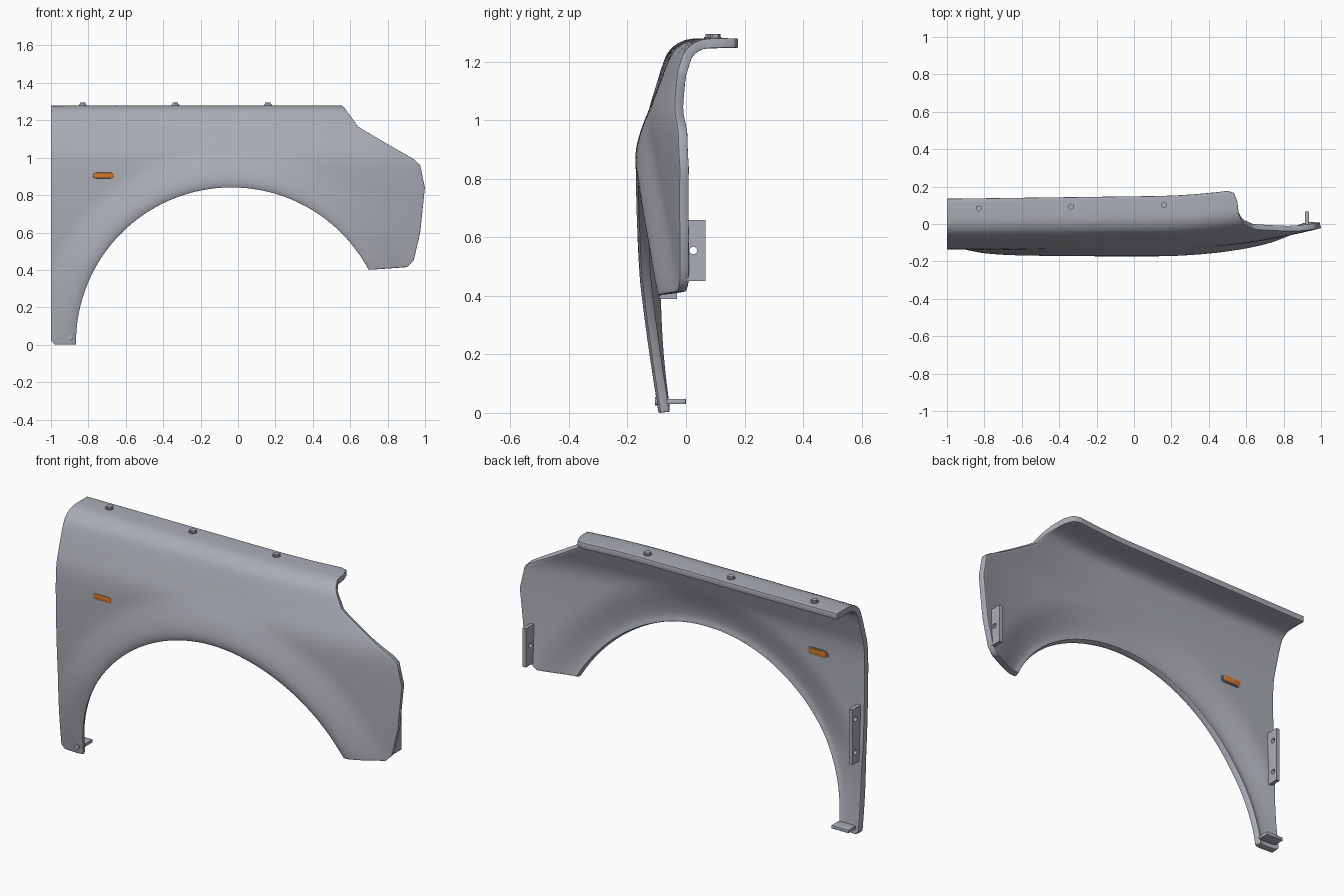
import bpy, bmesh, math
from mathutils import Matrix, Vector

if "Cube" in bpy.data.objects:
    bpy.data.objects.remove(bpy.data.objects["Cube"])


def material(name, rgb):
    m = bpy.data.materials.new(name)
    m.diffuse_color = (*rgb, 1)
    m.use_nodes = True
    m.node_tree.nodes["Principled BSDF"].inputs["Base Color"].default_value = m.diffuse_color
    return m


GREY = material("panel_grey", (0.40, 0.42, 0.46))
DARK = material("hardware_grey", (0.30, 0.31, 0.34))
ORANGE = material("lamp_orange", (0.68, 0.19, 0.025))

CX, CZ, R = -0.035, 0.01, 0.83      # wheel arch circle
THICK = 0.033

# Cross-section of the panel: distance up the skin, y, z
PROFILE = [(0, -.078, 0), (.2, -.1, .2), (.4, -.118, .4), (.6, -.13, .6), (.8, -.136, .8),
           (.95, -.136, .95), (1.03, -.128, 1.03), (1.10, -.108, 1.10), (1.19, -.08, 1.19),
           (1.24, -.06, 1.235), (1.28, -.03, 1.262), (1.32, .005, 1.276), (1.37, .05, 1.28),
           (1.455, .135, 1.28)]

# Outer outline: arch angle it is lofted from, x, distance up the skin
OUTLINE = [(180.7, -.98, 0), (179, -1, .02), (128, -1, 1.455), (62, .5, 1.455), (60, .535, 1.44),
           (58, .553, 1.39), (55.5, .56, 1.32), (53.5, .58, 1.265), (51.5, .61, 1.215),
           (49.5, .64, 1.17), (48, .67, 1.15), (41, .945, .99), (39.5, .975, .96),
           (36.5, 1, .84), (31.5, .975, .6), (29, .94, .45), (28, .905, .415)]


def smoothstep(a, b, t):
    t = min(1, max(0, (t - a) / (b - a)))
    return t * t * (3 - 2 * t)


def profile(s):
    """Smooth Hermite curve through the cross-section."""
    n = len(PROFILE)
    i = 0
    while i < n - 2 and s > PROFILE[i + 1][0]:
        i += 1

    def slope(j, k):
        a, b = PROFILE[max(j - 1, 0)], PROFILE[min(j + 1, n - 1)]
        return (b[k] - a[k]) / (b[0] - a[0])
    p, q = PROFILE[i], PROFILE[i + 1]
    h = q[0] - p[0]
    t = (s - p[0]) / h
    return [(2*t**3 - 3*t**2 + 1) * p[k] + (t**3 - 2*t**2 + t) * h * slope(i, k)
            + (3*t**2 - 2*t**3) * q[k] + (t**3 - t**2) * h * slope(i + 1, k) for k in (1, 2)]


def skin(x, s):
    """Outer surface: cross-section, sweep to the nose, flare round the arch."""
    y, z = profile(s)
    y += 0.115 * (max(0, x - 0.1) / 0.9) ** 2
    y += 0.02 * (x + 1) / 1.55 * smoothstep(0.95, 1.25, s)
    d = math.hypot(x - CX, s - CZ) - R
    amp = 0.036 * min(1, 0.45 + 1.2 * s)
    y -= amp * (1 - smoothstep(0.03, 0.23, d))
    y += 0.008 * max(0, 1 - d / 0.04) ** 2
    return Vector((x, y, z))


def add_object(name, bm, mat):
    me = bpy.data.meshes.new(name)
    bm.to_mesh(me)
    bm.free()
    me.materials.append(mat)
    ob = bpy.data.objects.new(name, me)
    bpy.context.collection.objects.link(ob)
    return ob


def activate(ob):
    bpy.ops.object.select_all(action='DESELECT')
    ob.select_set(True)
    bpy.context.view_layer.objects.active = ob


def finish(ob, bevel=0.0, angle=35):
    if bevel:
        b = ob.modifiers.new("bevel", 'BEVEL')
        b.width, b.segments = bevel, 2
        b.limit_method, b.angle_limit = 'ANGLE', math.radians(45)
        b.use_clamp_overlap = False
    activate(ob)
    for m in list(ob.modifiers):
        bpy.ops.object.modifier_apply(modifier=m.name)
    bpy.ops.object.shade_smooth_by_angle(angle=math.radians(angle))
    return ob


def cylinder(bm, centre, axis, r, depth, sides):
    rot = Vector((0, 0, 1)).rotation_difference(Vector(axis)).to_matrix().to_4x4()
    bmesh.ops.create_cone(bm, cap_ends=True, segments=sides, radius1=r, radius2=r, depth=depth,
                          matrix=Matrix.Translation(centre) @ rot)


def plate(name, lo, hi, holes=()):
    """Box between two corners with round bolt holes along x."""
    bm = bmesh.new()
    bmesh.ops.create_cube(bm, size=1)
    for v in bm.verts:
        v.co = [lo[k] if v.co[k] < 0 else hi[k] for k in range(3)]
    ob = add_object(name, bm, GREY)
    if holes:
        bm = bmesh.new()
        for y, z in holes:
            cylinder(bm, ((lo[0] + hi[0]) / 2, y, z), (1, 0, 0), 0.013, 0.1, 20)
        cutter = add_object(name + "_cutter", bm, GREY)
        cutter.hide_render = True
        m = ob.modifiers.new("holes", 'BOOLEAN')
        m.operation, m.object, m.solver = 'DIFFERENCE', cutter, 'EXACT'
        finish(ob)
        bpy.data.objects.remove(cutter)
        return ob
    return finish(ob, 0.003)


def capsule(name, x, z, half, r, y0, y1, mat, bevel=0):
    """Rounded slot shape extruded along y."""
    bm = bmesh.new()
    pts = []
    for side, a0 in ((1, -90), (-1, 90)):
        for k in range(11):
            a = math.radians(a0 + 18 * k)
            pts.append((x + side * half + r * math.cos(a), y0, z + r * math.sin(a)))
    f = bm.faces.new([bm.verts.new(p) for p in pts])
    ext = bmesh.ops.extrude_face_region(bm, geom=[f])
    bmesh.ops.translate(bm, vec=(0, y1 - y0, 0),
                        verts=[g for g in ext['geom'] if isinstance(g, bmesh.types.BMVert)])
    bmesh.ops.recalc_face_normals(bm, faces=bm.faces)
    return finish(add_object(name, bm, mat), bevel)


# Fender panel: loft from the arch lip to the outer outline, then thicken
columns = []
for a, b in zip(OUTLINE, OUTLINE[1:]):
    n = max(2, math.ceil((a[0] - b[0]) / 1.1))
    columns += [[p + (q - p) * k / n for p, q in zip(a, b)] for k in range(n)]
columns.append(list(OUTLINE[-1]))
ROWS = 30
bm = bmesh.new()
grid = []
for theta, ox, os in columns:
    t = math.radians(theta)
    lx, ls = CX + R * math.cos(t), max(0, CZ + R * math.sin(t))
    grid.append([bm.verts.new(skin(lx + (ox - lx) * j / ROWS, ls + (os - ls) * j / ROWS))
                 for j in range(ROWS + 1)])
for c, d in zip(grid, grid[1:]):
    for j in range(ROWS):
        bm.faces.new((c[j], d[j], d[j + 1], c[j + 1]))
panel = add_object("fender_panel", bm, GREY)
sol = panel.modifiers.new("thickness", 'SOLIDIFY')
sol.thickness, sol.offset = THICK, -1
finish(panel, 0.0033, 40)

# Side marker lamp with its seal on the inside
capsule("marker_lamp", -0.72, 0.905, 0.04, 0.015, -0.140, -0.096, ORANGE, 0.002)
capsule("marker_seal", -0.72, 0.905, 0.042, 0.021, -0.120, -0.099, DARK)

# Mounting brackets
plate("nose_bracket", (0.915, -0.012, 0.45), (0.935, 0.066, 0.66), [(0.025, 0.555)])
plate("door_bracket", (-0.978, -0.106, 0.39), (-0.958, -0.03, 0.69), [(-0.058, 0.45), (-0.058, 0.63)])
plate("sill_bracket", (-0.975, -0.066, 0.03), (-0.872, 0.0, 0.048))

# Hex bolts along the top flange
for i, (x, y) in enumerate(((-0.83, 0.083), (-0.335, 0.092), (0.16, 0.101))):
    bm = bmesh.new()
    cylinder(bm, (x, y, 1.2815), (0, 0, 1), 0.021, 0.007, 24)
    cylinder(bm, (x, y, 1.2865), (0, 0, 1), 0.017, 0.015, 6)
    cylinder(bm, (x, y, 1.263), (0, 0, 1), 0.007, 0.034, 12)
    finish(add_object(f"flange_bolt_{i + 1}", bm, GREY))

# Screw at the foot of the panel
bm = bmesh.new()
cylinder(bm, (-0.895, skin(-0.895, 0.04).y + 0.004, 0.04), (0, 1, 0), 0.014, 0.02, 20)
finish(add_object("sill_screw", bm, GREY))
